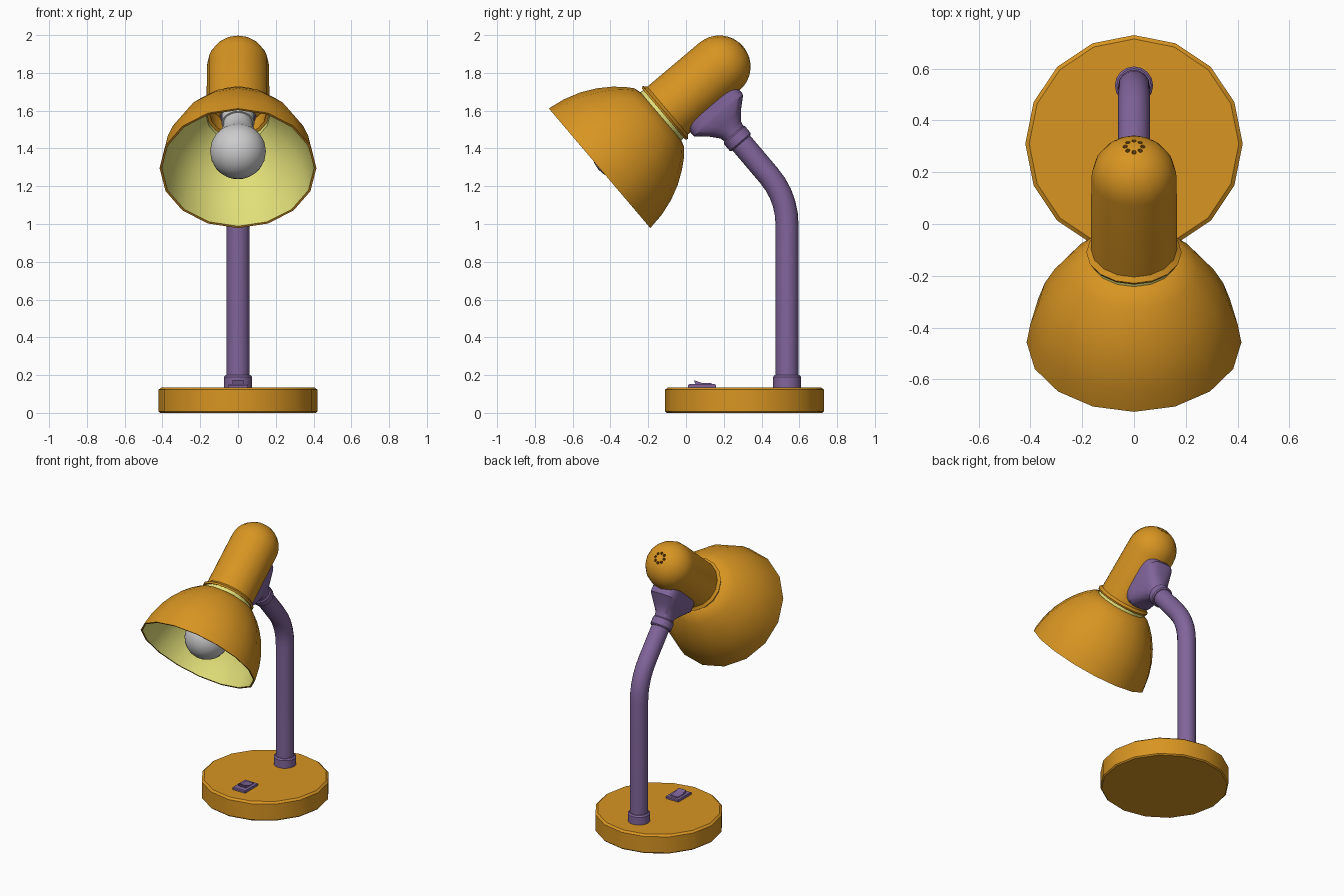
import bpy, bmesh, math
from mathutils import Vector

if "Cube" in bpy.data.objects:
    bpy.data.objects.remove(bpy.data.objects["Cube"])

def material(name, color):
    m = bpy.data.materials.new(name)
    m.diffuse_color = (*color, 1)
    m.use_nodes = True
    m.node_tree.nodes["Principled BSDF"].inputs["Base Color"].default_value = m.diffuse_color
    return m

ORANGE = material("orange", (0.69, 0.30, 0.016))
PURPLE = material("purple", (0.22, 0.13, 0.33))
YELLOW = material("pale_yellow", (0.76, 0.74, 0.19))

# Head frame: local z runs from the rim centre up the lamp axis, local +y points to the stem
TILT = math.radians(-49.7)
RIM = Vector((0, -0.4575, 1.295))
AXIS = Vector((0, -math.sin(TILT), math.cos(TILT)))
DOWN = Vector((0, math.cos(TILT), math.sin(TILT)))
HEAD = dict(loc=RIM, tilt=TILT)

def skin(name, rings, mat=None, loc=(0, 0, 0), tilt=0, cap=False):
    """Join successive rings of points with quads."""
    bm = bmesh.new()
    vs = [[bm.verts.new(p) for p in ring] for ring in rings]
    n = len(vs[0])
    for a, b in zip(vs, vs[1:]):
        for k in range(n):
            j = (k + 1) % n
            bm.faces.new((a[k], a[j], b[j], b[k]))
    if cap:
        bm.faces.new(vs[0][::-1])
        bm.faces.new(vs[-1])
    bmesh.ops.remove_doubles(bm, verts=bm.verts, dist=1e-5)
    me = bpy.data.meshes.new(name)
    bm.to_mesh(me)
    bm.free()
    ob = bpy.data.objects.new(name, me)
    bpy.context.collection.objects.link(ob)
    ob.location, ob.rotation_euler = loc, (tilt, 0, 0)
    if mat:
        me.materials.append(mat)
    bpy.ops.object.select_all(action='DESELECT')
    ob.select_set(True)
    bpy.context.view_layer.objects.active = ob
    bpy.ops.object.shade_smooth_by_angle(angle=math.radians(32))
    return ob

def angles(n):
    return [2 * math.pi * k / n for k in range(n)]

def lathe(name, profile, mat=None, n=16, **kw):
    """Turn a (radius, height) profile about local z."""
    return skin(name, [[(r * math.cos(a), r * math.sin(a), z) for a in angles(n)]
                       for r, z in profile], mat, **kw)

# Base and stem collar
lathe("base", [(0, 0), (.412, 0), (.42, .008), (.42, .123), (.405, .135), (0, .135)],
      ORANGE, loc=(0, .31, 0))
lathe("stem_collar", [(0, .13), (.074, .13), (.074, .19), (.066, .2), (0, .2)],
      PURPLE, loc=(0, .535, 0))

# Bent stem: straight post, rounded bend, straight arm parallel to the shade rim
corner = Vector((0, .535, 1.143))
arm = -DOWN
start, end = corner - Vector((0, 0, .15)), corner + arm * .15
path = [Vector((0, .535, .13))]
for i in range(6):
    t = i / 5
    path.append(start * (1 - t) ** 2 + corner * 2 * t * (1 - t) + end * t * t)
path.append(corner + arm * .5)
rings = []
for i, p in enumerate(path):
    d = (path[min(i + 1, len(path) - 1)] - path[max(i - 1, 0)]).normalized()
    if i == 1:
        d = Vector((0, 0, 1))
    if i == 6:
        d = arm
    e = d.cross(Vector((1, 0, 0)))
    rings.append([p + .061 * (Vector((1, 0, 0)) * math.cos(a) + e * math.sin(a))
                  for a in angles(16)])
skin("stem", rings, PURPLE, cap=True)

# Arm collar under the bracket, aligned with the arm
lathe("arm_collar", [(0, 0), (.066, 0), (.073, .008), (.073, .055), (.066, .063), (0, .063)],
      PURPLE, loc=RIM + AXIS * .658 + DOWN * .383, tilt=math.atan2(-arm.y, arm.z))

# Bracket: rounded block tapering from the housing to the arm
def rounded(y, hx, hz, power, n=32):
    f = lambda c: math.copysign(abs(c) ** power, c)
    return [(hx * f(math.cos(a)), y, .661 - hz * f(math.sin(a))) for a in angles(n)]

skin("bracket", [rounded(.09, .1, .165, .5), rounded(.18, .1, .172, .5),
                 rounded(.195, .1, .17, .5), rounded(.25, .082, .108, .65),
                 rounded(.295, .066, .07, 1), rounded(.33, .063, .063, 1)],
     PURPLE, cap=True, **HEAD)

# Shade: orange outside with a pale lining that continues into the neck
outer = [(.415, 0), (.401, .09), (.373, .18), (.334, .26), (.288, .328), (.245, .378), (.203, .415)]
lathe("shade", [(.403, .001)] + outer + [(.168, .425)], ORANGE, **HEAD)
lathe("shade_lining", [(.158, .52), (.168, .425)] +
      [(r - .012, z - .006) for r, z in outer[:0:-1]] + [(.403, .001)], YELLOW, **HEAD)

# Lamp housing: hollow foot with a lip, straight barrel and domed end
dome = [(.165 * math.cos(i * math.pi / 16), .832 + .165 * math.sin(i * math.pi / 16))
        for i in range(8)] + [(0, .997)]
housing = lathe("housing", [(0, .55), (.15, .55), (.15, .452), (.178, .444), (.184, .456),
                            (.166, .472)] + dome, ORANGE, **HEAD)

# Ring of vent holes at the tip of the dome
cut = bmesh.new()
for a in angles(8):
    made = bmesh.ops.create_cone(cut, cap_ends=True, segments=10, radius1=.009,
                                 radius2=.009, depth=.08)
    bmesh.ops.translate(cut, verts=made["verts"],
                        vec=(.034 * math.cos(a), .034 * math.sin(a), 1.0))
mesh = bpy.data.meshes.new("vent_cutter")
cut.to_mesh(mesh)
cut.free()
cutter = bpy.data.objects.new("vent_cutter", mesh)
bpy.context.collection.objects.link(cutter)
cutter.location, cutter.rotation_euler = RIM, (TILT, 0, 0)
cutter.hide_render = True
cutter.display_type = 'WIRE'
mod = housing.modifiers.new("vents", 'BOOLEAN')
mod.operation, mod.object, mod.solver = 'DIFFERENCE', cutter, 'EXACT'
bpy.context.view_layer.update()
bpy.context.view_layer.objects.active = housing
bpy.ops.object.modifier_apply(modifier=mod.name)
bpy.data.objects.remove(cutter)

# Bulb with its neck and socket
globe = [(.148 * math.sin(i * math.pi / 14), .139 - .148 * math.cos(i * math.pi / 14))
         for i in range(11)]
lathe("bulb", globe + [(.098, .27), (.083, .32), (.077, .37)], n=24, **HEAD)
lathe("bulb_socket", [(.07, .365), (.086, .365), (.088, .375), (.088, .56)], n=24, **HEAD)

# Rocker switch: plate and V-shaped rocker, extruded across x
def prism(name, profile, half):
    return skin(name, [[(x, y, z) for y, z in profile] for x in (-half, half)],
                PURPLE, cap=True)

prism("switch_plate", [(.01, .13), (.158, .13), (.158, .146), (.153, .152),
                       (.015, .152), (.01, .146)], .05)
prism("switch_rocker", [(.055, .14), (.135, .14), (.135, .157), (.09, .157), (.042, .173)], .03)
